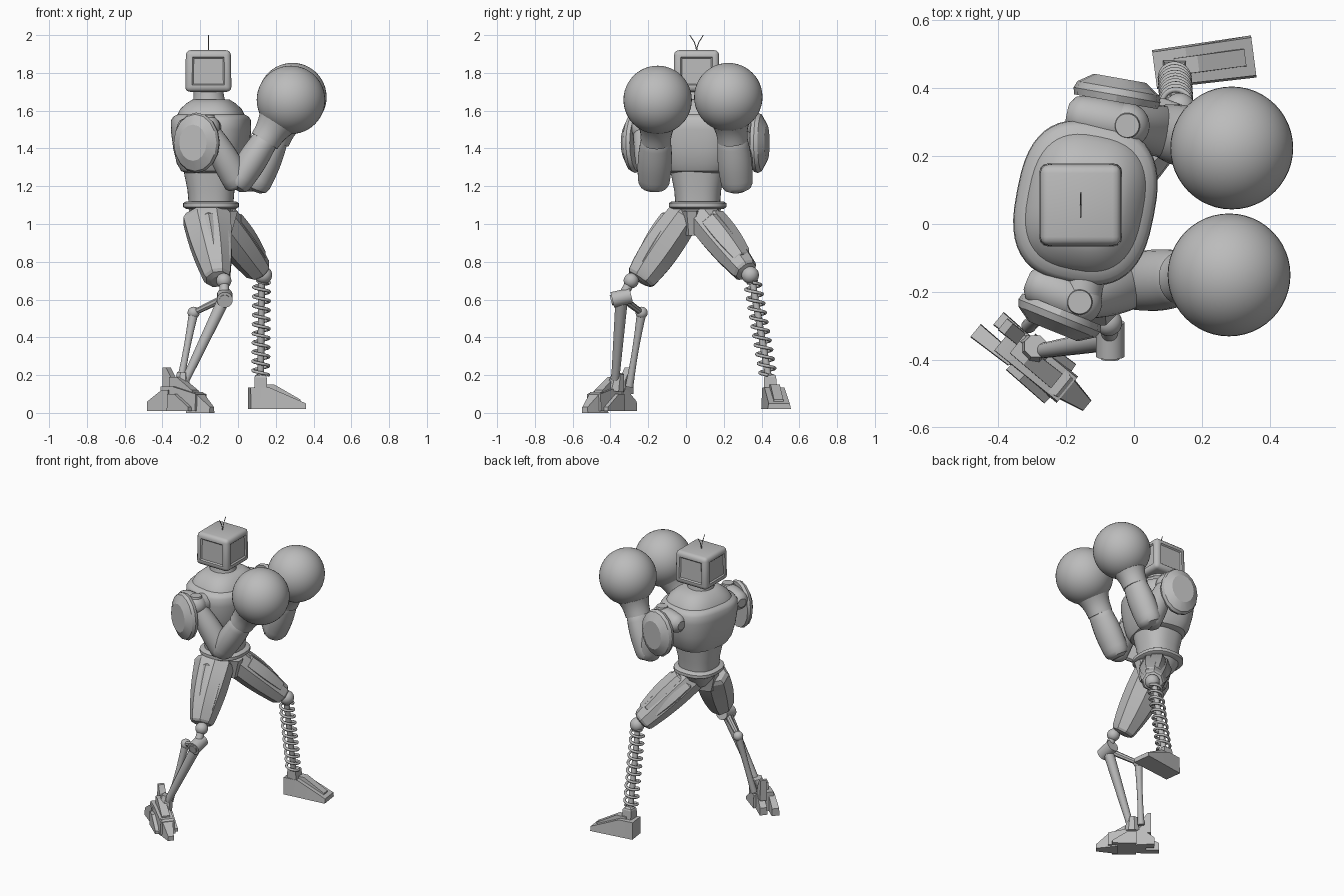
import bpy, bmesh
from math import cos, sin, pi, radians, copysign
from mathutils import Vector, Matrix

if "Cube" in bpy.data.objects:
    bpy.data.objects.remove(bpy.data.objects["Cube"])

grey = bpy.data.materials.new("plain grey")
grey.use_nodes = True
grey.diffuse_color = (.5, .5, .5, 1)
grey.node_tree.nodes["Principled BSDF"].inputs["Base Color"].default_value = grey.diffuse_color


def finish(name, bm, angle=35):
    bmesh.ops.recalc_face_normals(bm, faces=bm.faces)
    mesh = bpy.data.meshes.new(name)
    bm.to_mesh(mesh)
    bm.free()
    for polygon in mesh.polygons:
        polygon.use_smooth = True
    mesh.set_sharp_from_angle(angle=radians(angle))
    mesh.materials.append(grey)
    bpy.context.collection.objects.link(bpy.data.objects.new(name, mesh))


def skin(name, rings, angle=35):
    """Closed surface through a list of equal point rings."""
    bm = bmesh.new()
    rows = [[bm.verts.new(point) for point in ring] for ring in rings]
    for lower, upper in zip(rows, rows[1:]):
        for i in range(len(lower)):
            bm.faces.new((lower[i - 1], lower[i], upper[i], upper[i - 1]))
    bm.faces.new(rows[0])
    bm.faces.new(rows[-1])
    finish(name, bm, angle)


def placed(origin, turn):
    return Matrix.Translation(origin) @ Matrix.Rotation(radians(turn), 4, 'Z')


def limb(name, start, end, r_start, r_end, bulge=0, flat=(1, 1), dome=0, sides=24, angle=35):
    """Tapered tube that swells in the middle and may have domed ends."""
    start, end = Vector(start), Vector(end)
    along = (end - start).normalized()
    across = Vector((0, 0, 1)) if abs(along.z) < .5 else Vector((1, 0, 0))
    across = (across - along * across.dot(along)).normalized()
    other = along.cross(across)
    stations = []
    for i in range(9):
        t = i / 8
        stations.append((start.lerp(end, t), r_start + (r_end - r_start) * t + bulge * sin(pi * t),
                         flat[0] + (flat[1] - flat[0]) * t))
    if dome:
        for tilt in (pi / 6, pi / 3):
            stations.insert(0, (start - along * r_start * dome * sin(tilt), r_start * cos(tilt), flat[0]))
            stations.append((end + along * r_end * dome * sin(tilt), r_end * cos(tilt), flat[1]))
    corners = [2 * pi * (i + .5) / sides for i in range(sides)]
    skin(name, [[centre + (across * cos(a) + other * squash * sin(a)) * radius for a in corners]
                for centre, radius, squash in stations], angle)


def body(name, centre, radius_x, radius_y, levels, power=.8, turn=0, sides=48):
    """Stack of rounded-square rings; levels are (height, scale)."""
    frame = placed((*centre, 0), turn)

    def soft(value):
        return copysign(abs(value) ** power, value)

    corners = [2 * pi * i / sides for i in range(sides)]
    skin(name, [[frame @ Vector((radius_x * scale * soft(cos(a)), radius_y * scale * soft(sin(a)), z))
                 for a in corners] for z, scale in levels])


def ball(name, centre, radius):
    bm = bmesh.new()
    bmesh.ops.create_uvsphere(bm, u_segments=48, v_segments=24, radius=radius)
    bm.transform(Matrix.Translation(centre))
    finish(name, bm)


def wedge(name, origin, turn, heel, toe, heel_top, toe_top, width, tip, base=.01, shift=0):
    """Block from heel to toe whose top slopes down and whose sides taper."""
    frame = placed(origin, turn)
    knee = heel + (toe - heel) / 3
    mid = width + (tip - width) / 3
    rings = []
    for x, top, wide in ((heel, heel_top, width), (knee, heel_top, mid), (toe, toe_top, tip)):
        rings.append([frame @ Vector((x, shift + side * wide / 2, z))
                      for side, z in ((-1, base), (-.9, top), (.9, top), (1, base))])
    skin(name, rings, 20)


def wire(name, points, radius):
    curve = bpy.data.curves.new(name, 'CURVE')
    curve.dimensions = '3D'
    curve.bevel_depth, curve.bevel_resolution, curve.use_fill_caps = radius, 2, True
    spline = curve.splines.new('POLY')
    spline.points.add(len(points) - 1)
    for target, point in zip(spline.points, points):
        target.co = (*point, 1)
    curve.materials.append(grey)
    bpy.context.collection.objects.link(bpy.data.objects.new(name, curve))


# Head: rounded box with sunken screens on the sides
head = Vector((-.157, .056, 1.81))
bm = bmesh.new()
bmesh.ops.create_cube(bm, size=1)
for vert in bm.verts:
    if vert.co.z > 0:
        vert.co.xy *= .97
bm.transform(Matrix.Translation(head) @ Matrix.Diagonal((.245, .245, .22, 1)))
bmesh.ops.bevel(bm, geom=bm.edges[:], offset=.025, segments=3, profile=.5, affect='EDGES')
bm.normal_update()
screens = [face for face in bm.faces if abs(face.normal.z) < .2 and face.calc_area() > .02]
bmesh.ops.inset_individual(bm, faces=screens, thickness=.015)
bmesh.ops.inset_individual(bm, faces=screens, thickness=.01, depth=-.008)
finish("head", bm, 30)
for side in (-1, 1):
    wire("antenna", [head + Vector((0, side * .036 * t * t, .1 + .09 * t)) for t in (0, .3, .6, 1)], .0025)

# Torso: neck, armoured chest, waist, belt and pelvis
spine = (-.143, .062)
limb("neck", (-.15, .055, 1.58), (*head.xy, 1.72), .11, .078, -.008)
body("waist", spine, .15, .15, [(1.09, .78), (1.18, .83), (1.26, .94), (1.34, 1)])
body("chest", spine, .205, .24,
     [(1.27, .62), (1.28, .74), (1.32, .85), (1.4, .94), (1.5, 1), (1.55, .99), (1.57, .93),
      (1.58, .83), (1.61, .76), (1.64, .6), (1.66, .45)], power=.74, turn=-11)
body("belt", spine, .147, .152, [(1.08, .9), (1.09, 1), (1.11, 1), (1.12, .9)])
body("pelvis", spine, .125, .13, [(.98, .4), (1.04, .8), (1.09, 1)], sides=12)
limb("crotch_plate", (-.13, .03, 1.07), (-.13, .03, .94), .14, .1, flat=(.5, .4), sides=8, angle=20)

# Arms: joint, shoulder shell, upper arm, forearm and round glove
arms = [("right", -1, (-.28, -.18, 1.5), (-.16, -.23, 1.51), (0, -.17, 1.22), (.28, -.15, 1.657),
         (-.22, -.27, 1.43), -22),
        ("left", 1, (-.16, .32, 1.5), (-.02, .29, 1.51), (.1, .27, 1.21), (.288, .224, 1.672),
         (-.05, .38, 1.43), -10)]
for name, side, back, shoulder, elbow, fist, shell, turn in arms:
    limb(name + "_shoulder_barrel", back, shoulder, .06, .06, .006, dome=.7)
    shoulder, elbow, fist = Vector(shoulder), Vector(elbow), Vector(fist)
    rise = Vector((0, 0, .055))
    ball(name + "_shoulder_ball", shoulder, .066)
    limb(name + "_shoulder_cap", shoulder, shoulder + rise * 1.2, .05, .035)
    limb(name + "_collar_joint", (-.13, .06 + .12 * side, 1.5), shoulder, .065, .06)
    frame = placed(shell, turn)
    skin(name + "_shoulder_shell",
         [[frame @ Vector((.13 * scale * cos(a * pi / 8), side * depth, .16 * scale * sin(a * pi / 8)))
           for a in range(16)] for depth, scale in ((-.02, .96), (0, 1), (.02, .94), (.05, .6))], 25)
    limb(name + "_upper_arm", shoulder, elbow, .05, .075, .01, dome=.4)
    wrist = elbow.lerp(fist, .5)
    limb(name + "_forearm", elbow, wrist, .072, .07, .008, flat=(1.15, 1.15), dome=.6)
    limb(name + "_glove_cuff", wrist, elbow.lerp(fist, .75), .08, .11, -.008)
    ball(name + "_glove", fist, .181)

# Thighs: faceted tapered blocks with raised panels
thighs = [("right", (-.165, -.02, 1.03), (-.11, -.235, .72), .135, .075, (.72, 1.15)),
          ("left", (-.1, .09, 1.03), (.105, .31, .76), .1, .075, (.95, .95))]
for name, hip, knee, hip_radius, knee_radius, flat in thighs:
    hip, knee = Vector(hip), Vector(knee)
    limb(name + "_thigh", hip, knee, hip_radius, knee_radius, .01, flat, .4, 8, 20)
    out = (knee - hip).normalized()
    for x, lift in ((.035, .018), (-.035, .018), (0, .035)):
        offset = Vector((x, out.y * lift, lift))
        limb(name + "_thigh_panel", hip.lerp(knee, .15) + offset, hip.lerp(knee, .85) + offset,
             .07, .05, .01, dome=.3, sides=6, angle=20)
    ball(name + "_hip_joint", hip, .08)

# Right shin: ball knee, crossbar, link and two rods
knee, hub, link = (-.075, -.29, .7), (-.07, -.34, .61), (-.235, -.235, .53)
bar = Vector((0, .05, .012))
ball("right_knee_ball", knee, .04)
limb("right_knee_pin", knee, hub, .025, .025)
limb("right_knee_crossbar", Vector(hub) - bar, Vector(hub) + bar, .042, .042)
limb("right_knee_hub", Vector(hub) - bar * 1.15, hub, .028, .028)
limb("right_shin_link", hub, link, .02, .016, sides=8)
ball("right_link_joint", link, .032)
limb("right_shin_rod", hub, (-.28, -.375, .17), .034, .022, sides=12)
limb("right_calf_rod", link, (-.31, -.3, .14), .026, .022, -.006, sides=12)

# Right foot: ridged body, pointed toes and heel claws, toes out
foot, aim = (-.305, -.4, 0), -39
wedge("right_foot_body", foot, aim, -.1, .14, .14, .1, .1, .1)
wedge("right_foot_ridge", foot, aim, -.06, .1, .19, .12, .05, .06)
wedge("right_middle_toe", foot, aim, .08, .215, .11, .03, .1, .04, base=0)
for side in (-1, 1):
    wedge("right_side_toe", foot, aim + 6 * side, -.03, .12, .1, .03, .045, .025, shift=side * .05)
    wedge("right_heel_claw", foot, aim, -.04, -.165 + side * .015, .12, .06, .04, .05, shift=side * .035)
wedge("right_heel_spur", foot, aim, -.13, -.06, .24, .17, .045, .045, base=.1, shift=.03)
limb("right_ankle", (-.3, -.375, .12), (-.29, -.36, .21), .05, .035, sides=8)

# Left shin: ball knee, core rod and coil spring
knee, high, low = (.135, .34, .73), Vector((.125, .352, .69)), Vector((.12, .435, .2))
ball("left_knee_ball", knee, .046)
limb("left_knee_socket", knee, high, .035, .03)
limb("left_spring_core", high, low, .018, .018)
turns, steps = 10, 24
coil = []
for i in range(turns * steps + 1):
    a = 2 * pi * i / steps
    coil.append(high.lerp(low, i / (turns * steps)) + Vector((cos(a), sin(a), 0)) * .042)
wire("left_spring", coil, .0085)

# Left foot: heel box sloping to the toe, with a raised ridge and ankle block
foot, aim = (.12, .463, 0), 7.5
wedge("left_foot", foot, aim, -.06, .235, .135, .05, .115, .125, base=.02)
wedge("left_foot_ridge", foot, aim, 0, .21, .15, .07, .055, .055, base=.05)
limb("left_ankle_block", (.12, .45, .1), (.12, .445, .19), .05, .045, dome=.4, sides=4, angle=20)
